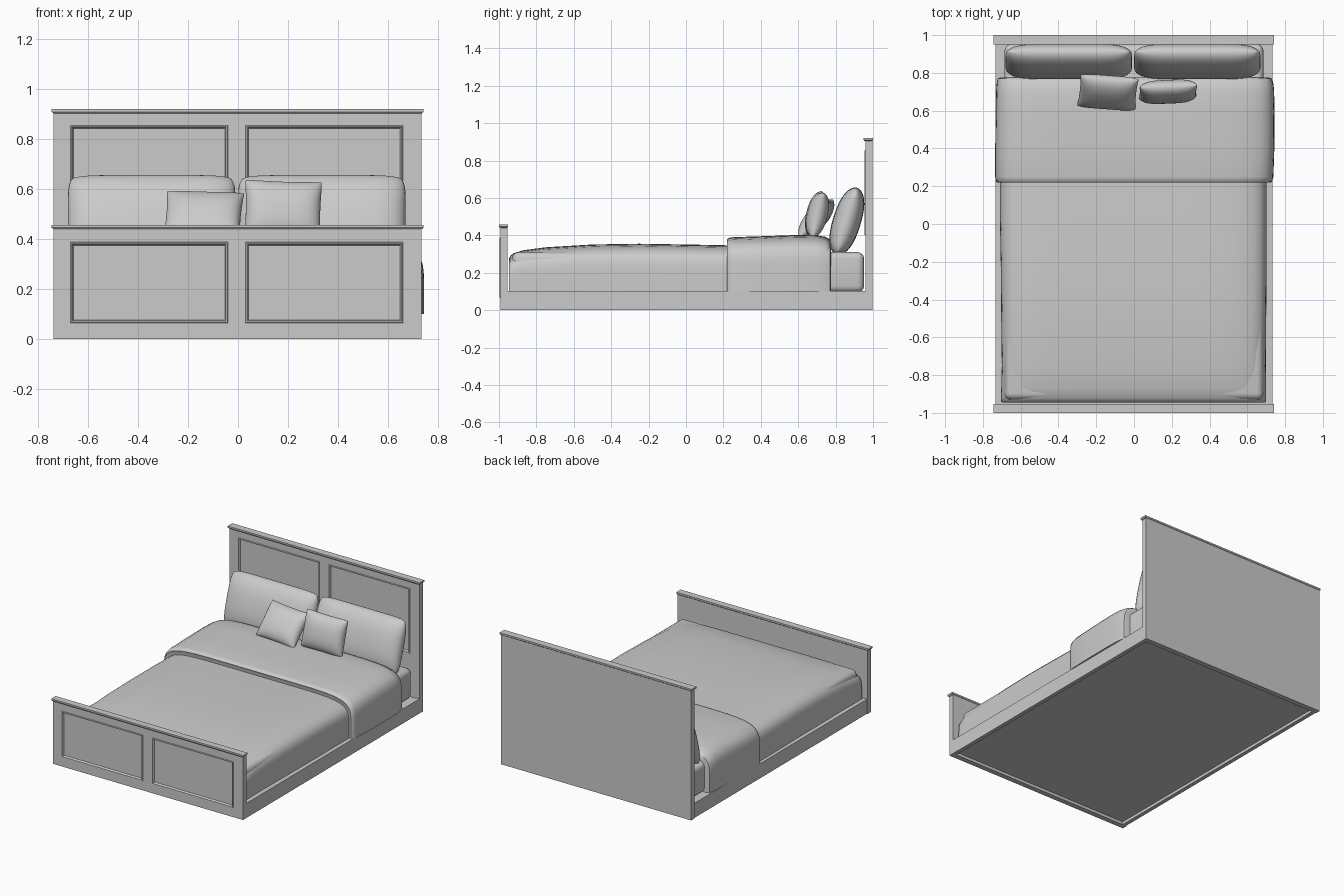
import bpy, bmesh, math
from mathutils import Matrix, Vector

if "Cube" in bpy.data.objects:
    bpy.data.objects.remove(bpy.data.objects["Cube"])


def finish(name, bm, angle=None):
    bmesh.ops.recalc_face_normals(bm, faces=bm.faces[:])
    me = bpy.data.meshes.new(name)
    bm.to_mesh(me)
    bm.free()
    ob = bpy.data.objects.new(name, me)
    bpy.context.collection.objects.link(ob)
    if angle:
        bpy.ops.object.select_all(action='DESELECT')
        ob.select_set(True)
        bpy.context.view_layer.objects.active = ob
        bpy.ops.object.shade_smooth_by_angle(angle=math.radians(angle))
    return ob


def box_mesh(x0, x1, y0, y1, z0, z1):
    bm = bmesh.new()
    size = Matrix.Diagonal((x1 - x0, y1 - y0, z1 - z0, 1))
    mid = Matrix.Translation(((x0 + x1) / 2, (y0 + y1) / 2, (z0 + z1) / 2))
    bmesh.ops.create_cube(bm, size=1, matrix=mid @ size)
    return bm


def box(name, *dims):
    return finish(name, box_mesh(*dims))


def panelled_board(name, y0, y1, height, z_low, z_high):
    """Board whose front has two moulded, recessed panels."""
    bm = box_mesh(-0.738, 0.733, y0, y1, 0, height)
    xs = (-0.67, -0.04, 0.03, 0.66)
    cuts = [((x, 0, 0), (1, 0, 0)) for x in xs]
    cuts += [((0, 0, z), (0, 0, 1)) for z in (z_low, z_high)]
    for co, no in cuts:
        bmesh.ops.bisect_plane(bm, geom=bm.verts[:] + bm.edges[:] + bm.faces[:],
                               plane_co=co, plane_no=no)
    bm.normal_update()
    panels = []
    for f in bm.faces:
        c = f.calc_center_median()
        in_x = xs[0] < c.x < xs[1] or xs[2] < c.x < xs[3]
        if f.normal.y < -0.9 and in_x and z_low < c.z < z_high:
            panels.append(f)
    for thick, depth in ((0.004, 0.005), (0.006, 0), (0.008, -0.014)):
        bmesh.ops.inset_individual(bm, faces=panels, thickness=thick, depth=depth)
    return finish(name, bm)


def cap(name, y0, y1, z):
    """Thin top moulding with a chamfered underside."""
    bm = box_mesh(-0.745, 0.742, y0, y1, z - 0.006, z + 0.005)
    low = [f for f in bm.faces if f.calc_center_median().z < z - 0.005]
    res = bmesh.ops.extrude_face_region(bm, geom=low)
    bmesh.ops.delete(bm, geom=low, context='FACES_ONLY')
    mid = (y0 + y1) / 2
    for v in [g for g in res['geom'] if isinstance(g, bmesh.types.BMVert)]:
        v.co = Vector((v.co.x * 0.99, mid + (v.co.y - mid) * 0.8, v.co.z - 0.006))
    return finish(name, bm)


def draped(name, sections, z_low, power=7, steps=48):
    """Loft of boxy arches; each section is (y, left, right, top)."""
    bm = bmesh.new()
    rings = []
    for y, left, right, top in sections:
        ring = []
        for i in range(steps + 1):
            a = math.pi * i / steps
            c, s = math.cos(a), math.sin(a)
            r = (abs(c) ** power + abs(s) ** power) ** (-1 / power)
            half, mid = (right - left) / 2, (right + left) / 2
            ring.append(bm.verts.new((mid + half * c * r, y, z_low + (top - z_low) * s * r)))
        rings.append(ring)
    for a, b in zip(rings, rings[1:]):
        for i in range(steps):
            bm.faces.new((a[i], a[i + 1], b[i + 1], b[i]))
        bm.faces.new((a[-1], a[0], b[0], b[-1]))
    bm.faces.new(rings[0])
    bm.faces.new(rings[-1])
    return finish(name, bm, 50)


def pillow(name, width, height, thick, loc, lean, roll=0, turn=0, pinch=0.04, corner=0.03, boxy=4):
    """Cushion from two puffed sheets sharing a seam."""
    n = 24
    bm = bmesh.new()
    for side in (1, -1):
        grid = []
        for i in range(n + 1):
            u = math.sin(math.pi * (i / n - 0.5))
            row = []
            for j in range(n + 1):
                v = math.sin(math.pi * (j / n - 0.5))
                x = width / 2 * u * (1 - pinch * (1 - v * v) - corner * v ** 8)
                z = height / 2 * v * (1 - pinch * (1 - u * u) - corner * u ** 8)
                puff = max(0, 1 - abs(u) ** boxy) ** 0.5 * max(0, 1 - abs(v) ** 2.4) ** 0.5
                row.append(bm.verts.new((x, side * thick / 2 * puff, z)))
            grid.append(row)
        for i in range(n):
            for j in range(n):
                bm.faces.new((grid[i][j], grid[i + 1][j], grid[i + 1][j + 1], grid[i][j + 1]))
    bmesh.ops.remove_doubles(bm, verts=bm.verts[:], dist=1e-5)
    ob = finish(name, bm, 80)
    rot = (Matrix.Rotation(math.radians(turn), 4, 'Z') @ Matrix.Rotation(math.radians(-lean), 4, 'X')
           @ Matrix.Rotation(math.radians(roll), 4, 'Y'))
    ob.data.transform(Matrix.Translation(loc) @ rot)
    return ob


# Headboard and footboard
panelled_board("headboard", 0.96, 0.997, 0.908, 0.40, 0.855)
cap("headboard_cap", 0.95, 1.0, 0.915)
panelled_board("footboard", -0.992, -0.955, 0.445, 0.065, 0.388)
cap("footboard_cap", -1.0, -0.952, 0.452)

# Side rails and recessed base
for side, label in ((-1, "left"), (1, "right")):
    a, b = sorted((side * 0.705, side * 0.733))
    box(label + "_rail", a, b, -0.957, 0.962, 0, 0.102)
box("bed_base", -0.706, 0.706, -0.956, 0.961, 0.02, 0.098)

# Mattress
bm = box_mesh(-0.685, 0.685, -0.93, 0.952, 0.095, 0.31)
bmesh.ops.bevel(bm, geom=bm.edges[:], offset=0.035, segments=4, profile=0.5, affect='EDGES')
finish("mattress", bm, 40)

# Duvet and its turned-back fold
draped("duvet", [(-0.940, -0.69, 0.685, 0.255), (-0.946, -0.698, 0.693, 0.275),
                 (-0.94, -0.703, 0.698, 0.29), (-0.92, -0.705, 0.70, 0.305),
                 (-0.87, -0.703, 0.70, 0.32), (-0.75, -0.70, 0.698, 0.336),
                 (-0.5, -0.703, 0.70, 0.351), (-0.25, -0.705, 0.702, 0.355),
                 (0.05, -0.71, 0.702, 0.35), (0.3, -0.71, 0.702, 0.345)], 0.1)
draped("duvet_fold", [(0.225, -0.715, 0.715, 0.36), (0.219, -0.724, 0.722, 0.376),
                      (0.226, -0.732, 0.732, 0.386), (0.25, -0.735, 0.738, 0.39),
                      (0.4, -0.735, 0.743, 0.395), (0.6, -0.732, 0.744, 0.402),
                      (0.70, -0.73, 0.742, 0.40), (0.745, -0.727, 0.738, 0.392),
                      (0.77, -0.722, 0.73, 0.378), (0.775, -0.71, 0.715, 0.355)], 0.1)

# Large pillows
pillow("left_pillow", 0.67, 0.375, 0.15, (-0.345, 0.86, 0.475), 17, boxy=6, pinch=0.0, corner=0.06)
pillow("right_pillow", 0.67, 0.375, 0.15, (0.335, 0.86, 0.475), 17, boxy=6, pinch=0.0, corner=0.06)

# Small cushions
pillow("left_cushion", 0.31, 0.25, 0.11, (-0.138, 0.697, 0.49), 40, roll=2, turn=-3, corner=0)
pillow("right_cushion", 0.31, 0.25, 0.11, (0.18, 0.70, 0.512), 14, roll=2, turn=3, corner=0.02)
